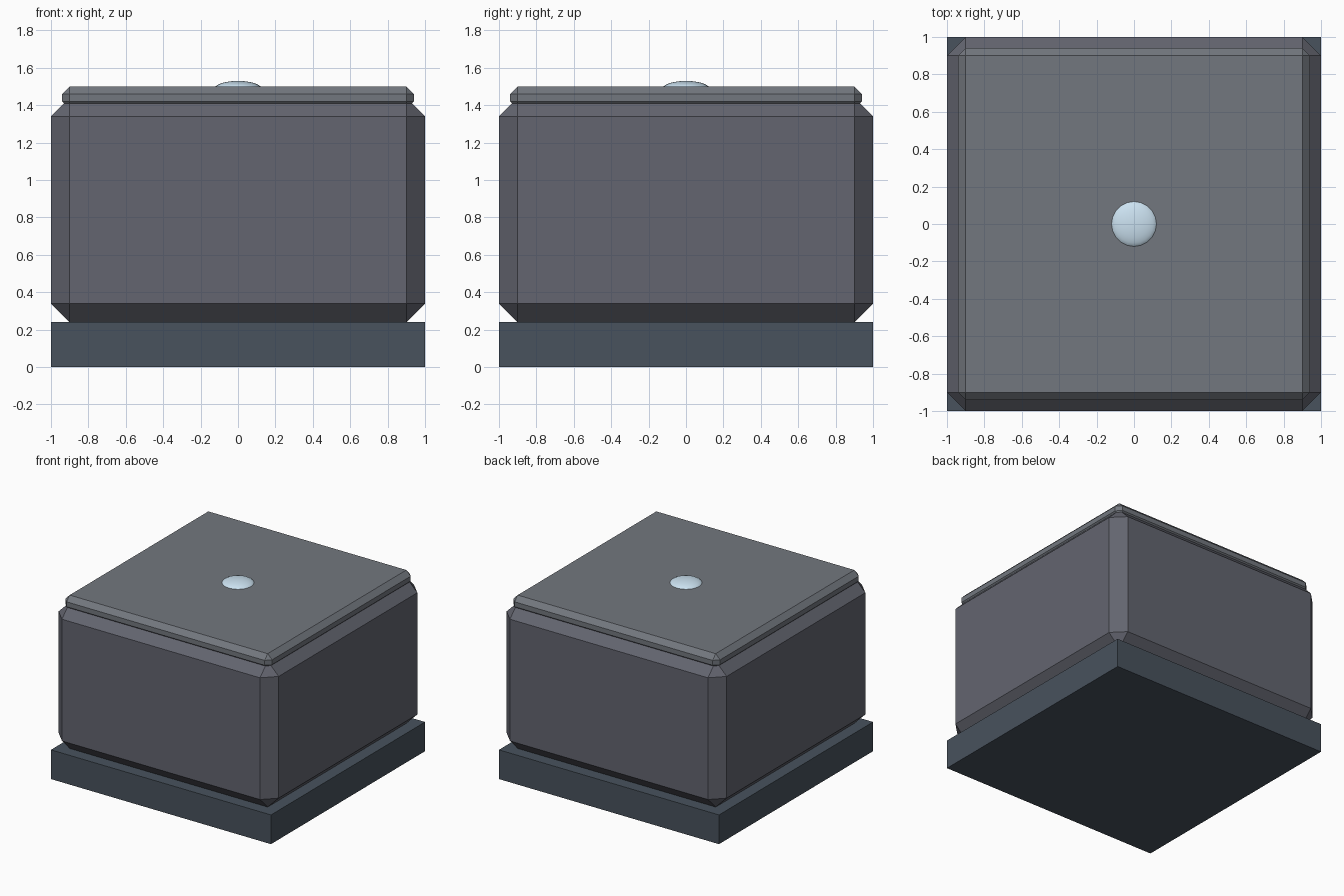
import bpy, bmesh, math

if "Cube" in bpy.data.objects:
    bpy.data.objects.remove(bpy.data.objects["Cube"])


def colour(obj, rgb):
    mat = bpy.data.materials.new(obj.name + "_paint")
    mat.diffuse_color = (*rgb, 1)
    mat.use_nodes = True
    mat.node_tree.nodes["Principled BSDF"].inputs["Base Color"].default_value = mat.diffuse_color
    obj.data.materials.append(mat)


def box(name, width, z0, z1, chamfer, rgb):
    bm = bmesh.new()
    bmesh.ops.create_cube(bm, size=1)
    for v in bm.verts:
        v.co = (v.co.x * width, v.co.y * width, z0 + (v.co.z + 0.5) * (z1 - z0))
    if chamfer:
        bmesh.ops.bevel(bm, geom=bm.edges[:], offset=chamfer, segments=1,
                        affect='EDGES', profile=0.5)
    mesh = bpy.data.meshes.new(name)
    bm.to_mesh(mesh)
    bm.free()
    obj = bpy.data.objects.new(name, mesh)
    bpy.context.collection.objects.link(obj)
    colour(obj, rgb)
    return obj


# Square plinth, chamfered body and thin chamfered lid
box("base_plinth", 2.0, 0.0, 0.24, 0, (0.065, 0.085, 0.11))
box("body", 2.0, 0.24, 1.44, 0.10, (0.125, 0.13, 0.16))
box("lid", 1.88, 1.38, 1.50, 0.04, (0.17, 0.185, 0.21))

# Shallow round indicator lamp: a flattened, partly sunk sphere
bpy.ops.mesh.primitive_uv_sphere_add(segments=20, ring_count=10, radius=0.125,
                                     location=(0, 0, 1.49))
lamp = bpy.context.object
lamp.name = "indicator_lamp"
lamp.scale = (1, 1, 0.32)
bpy.ops.object.shade_smooth_by_angle(angle=math.radians(50))
colour(lamp, (0.6, 0.76, 0.88))
